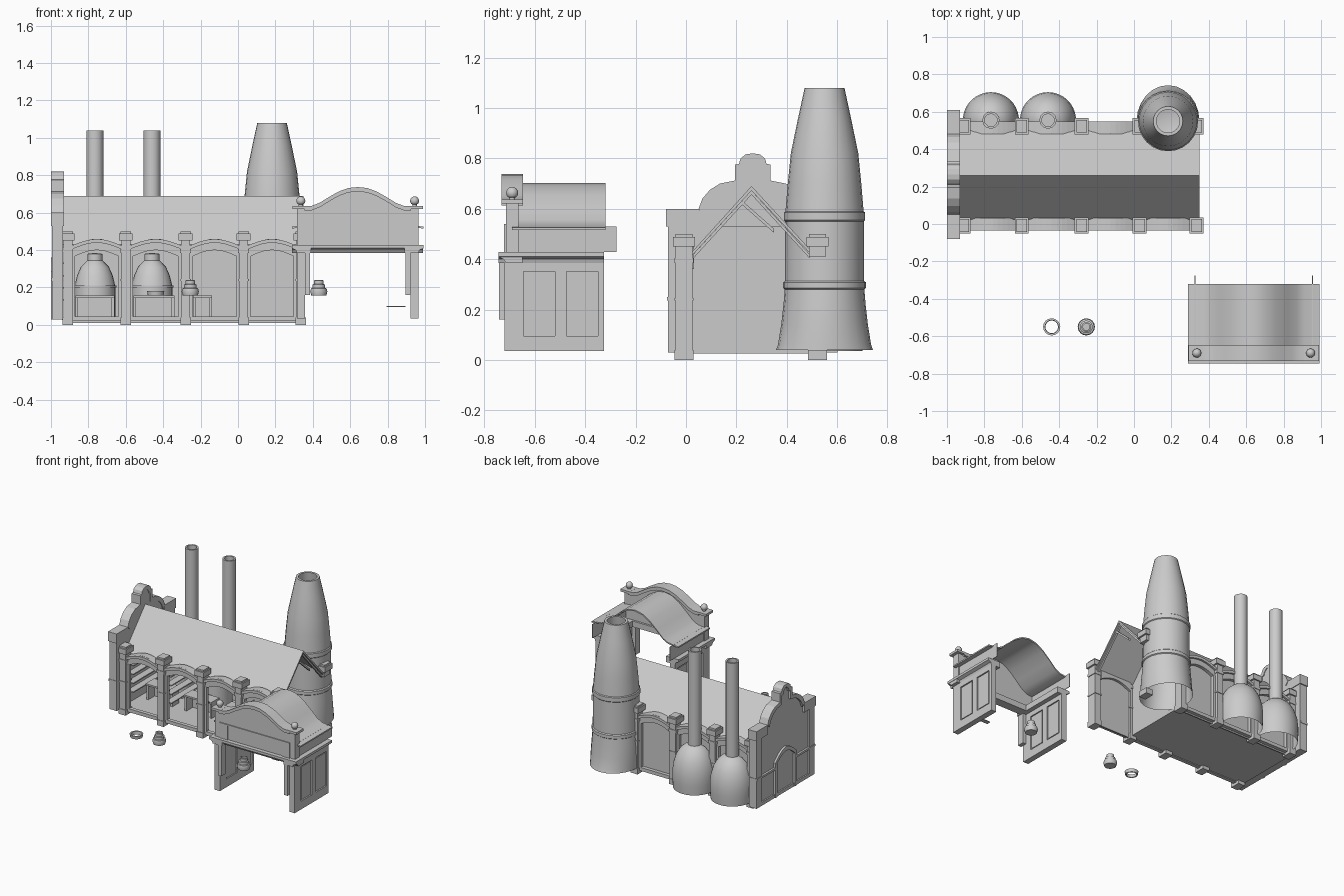
import bpy, bmesh
from math import sin, cos, pi, radians

if "Cube" in bpy.data.objects:
    bpy.data.objects.remove(bpy.data.objects["Cube"])


def make(name, verts, faces, smooth=False):
    me = bpy.data.meshes.new(name)
    me.from_pydata(verts, [], faces)
    bm = bmesh.new()
    bm.from_mesh(me)
    bmesh.ops.remove_doubles(bm, verts=bm.verts, dist=1e-5)
    bmesh.ops.recalc_face_normals(bm, faces=bm.faces)
    bm.to_mesh(me)
    bm.free()
    ob = bpy.data.objects.new(name, me)
    bpy.context.collection.objects.link(ob)
    if smooth:
        bpy.ops.object.select_all(action='DESELECT')
        ob.select_set(True)
        bpy.context.view_layer.objects.active = ob
        bpy.ops.object.shade_smooth_by_angle(angle=radians(35))
    return ob


def prism(name, pts, axis, a, b, smooth=False):
    """Extrude a 2D outline along an axis; outline is (y,z), (x,z) or (x,y)."""
    put = {'x': lambda p, t: (t, p[0], p[1]), 'y': lambda p, t: (p[0], t, p[1]),
           'z': lambda p, t: (p[0], p[1], t)}[axis]
    n = len(pts)
    verts = [put(p, a) for p in pts] + [put(p, b) for p in pts]
    faces = [tuple(range(n)), tuple(range(n, 2 * n))]
    faces += [(i, (i + 1) % n, n + (i + 1) % n, n + i) for i in range(n)]
    return make(name, verts, faces, smooth)


def box(name, x0, x1, y0, y1, z0, z1):
    return prism(name, [(x0, z0), (x1, z0), (x1, z1), (x0, z1)], 'y', y0, y1)


def lathe(name, prof, cx, cy, n=24, a0=0.0, a1=360.0):
    verts, faces, m = [], [], len(prof)
    for i in range(n + 1):
        a = radians(a0 + (a1 - a0) * i / n)
        verts += [(cx + r * cos(a), cy + r * sin(a), z) for r, z in prof]
    for i in range(n):
        for j in range(m - 1):
            k = i * m + j
            faces.append((k, k + m, k + m + 1, k + 1))
    return make(name, verts, faces, True)


def arc(c0, c1, z, rise, n=10):
    return [(c0 + (c1 - c0) * i / n, z + rise * sin(pi * i / n)) for i in range(n + 1)]


def arch_band(name, x0, x1, zi, zo, rise, axis, a, b):
    return prism(name, arc(x0, x1, zi, rise) + arc(x0, x1, zo, rise)[::-1], axis, a, b)


# Main hall floor (the last bay is an open porch) and roof
box("hall_floor", -0.94, 0.04, 0.0, 0.53, 0.025, 0.038)
prism("hall_roof", [(0.025, 0.43), (0.26, 0.69), (0.50, 0.43), (0.50, 0.415),
                    (0.26, 0.672), (0.025, 0.415)], 'x', -0.94, 0.35)

# Pillars and arcades along both long sides; the kiln replaces the last back bay
posts = [-0.91, -0.60, -0.28, 0.03, 0.335]
for side, yc, s in (("front", -0.008, 1), ("back", 0.522, -1)):
    for i, x in enumerate(posts):
        for part, w, d, z0, z1 in (("base", .028, .038, 0, .04), ("shaft", .024, .034, .04, .45),
                                   ("belt", .028, .038, .235, .245), ("collar", .029, .038, .385, .405),
                                   ("cap", .037, .044, .45, .488), ("cap_top", .028, .034, .488, .5)):
            if side == "back" and i == 4:
                if part in ("belt", "collar"):
                    continue
                z0 = .41 if part == "shaft" else z0
            box(f"{side}_pillar_{part}_{i}", x - w, x + w, yc - d, yc + d, z0, z1)
    for i in range(4 if side == "front" else 3):
        a, b = posts[i] + .024, posts[i + 1] - .024
        ya, yb = sorted((yc - s * .012, yc + s * .04))
        arch_band(f"{side}_arch_wall_{i}", a, b, .36, .42, .04, 'y', ya, yb)
        ya, yb = sorted((yc - s * .026, yc + s * .03))
        arch_band(f"{side}_arch_moulding_{i}", a, b, .405, .425, .034, 'y', ya, yb)
        for k, x in enumerate((a, b - .014)):
            box(f"{side}_arch_jamb_{i}_{k}", x, x + .014, yc - .014, yc + .014, .03, .37)
        box(f"{side}_sill_{i}", a, b, yc - .014, yc + .014, .02, .045)
        if side == "back" or i == 3:
            prism(f"{side}_bay_wall_{i}", [(a, .01), (b, .01)] + arc(a, b, .38, .04)[::-1],
                  'y', yc + s * .012, yc + s * .022)

# Partition closing the hall, and rafters at the open roof end
prism("hall_partition", [(.0, .035), (.51, .035), (.51, .4), (.50, .415), (.39, .53),
                         (.135, .53), (.03, .415), (.0, .4)], 'x', .02, .035)
for i, (p, q) in enumerate((((.03, .42), (.26, .672)), ((.49, .42), (.26, .672)),
                            ((.225, .63), (.35, .52)))):
    prism(f"rafter_{i}", [p, q, (q[0], q[1] - .016), (p[0], p[1] - .016)], 'x', .325, .34)

# Left curved gable: outline is one half, mirrored about the ridge
half = [(.345, .03), (.345, .60), (.215, .60), (.2, .64), (.17, .675), (.13, .70), (.07, .712),
        (.07, .775), (.055, .778), (.048, .80), (.028, .816)]


def gable(name, pts, x0, x1):
    outline = [(.265 - y, z) for y, z in pts] + [(.265, pts[-1][1] + .004)]
    outline += [(.265 + y, z) for y, z in reversed(pts)]
    prism(name, outline, 'x', x0, x1)


gable("gable_wall", [(min(y, .30), z - .012 if z > .1 else z) for y, z in half], -.985, -.935)
for s, tag in ((-1, "front"), (1, "back")):
    top = [(.265 + s * y, z) for y, z in half[2:]]
    top_in = [(.265 + s * max(y - .022, 0), z - .022) for y, z in half[2:]]
    prism(f"gable_coping_{tag}", top + [(.265, .82), (.265, .797)] + top_in[::-1], 'x', -1.0, -.93)
    ys = sorted((.265 + s * .337, .265 + s * .275))
    box(f"gable_pier_{tag}", -.995, -.935, ys[0], ys[1], .03, .54)
    ys = sorted((.265 + s * .345, .265 + s * .213))
    box(f"gable_pier_cap_{tag}", -1.0, -.93, ys[0], ys[1], .53, .60)
    ya, yb = sorted((.265 + s * .34, .265 + s * .12))
    box(f"gable_belt_{tag}", -1.0, -.94, ya, yb, .235, .25)
    ya, yb = sorted((.265 + s * .125, .265 + s * .10))
    box(f"side_door_jamb_{tag}", -1.0, -.95, ya, yb, .03, .27)
arch_band("side_door_arch", .14, .39, .255, .285, .075, 'x', -1.0, -.95)
box("gable_plinth", -.995, -.94, -.07, .60, .03, .055)

# Shelf racks running back from the gable and from the second pillar
for k, x in enumerate((-.91, -.602)):
    for i in range(4):
        z = .13 + i * .065
        box(f"rack_{k}_shelf_{i}", x - .025, x + .025, .05, .46, z, z + .008)

# Work counters in the bays
for i in range(3):
    a, b = posts[i] + .04, posts[i + 1] - (.06 if i < 2 else .17)
    box(f"counter_top_{i}", a, b, .17, .27, .145, .157)
    for k, x in enumerate((a, b - .015)):
        box(f"counter_leg_{i}_{k}", x, x + .015, .18, .26, .035, .145)
    box(f"counter_panel_{i}", a, b, .25, .26, .04, .145)

# Two round ovens: inner dome, outer half dome and tall flue
for i, x in enumerate((-.765, -.46)):
    lathe(f"oven_inner_{i}", [(.11, .035), (.11, .2), (.115, .2), (.115, .212), (.108, .212),
          (.095, .265), (.075, .31), (.05, .335), (.04, .345), (.04, .38), (0, .385)], x, .40)
    lathe(f"oven_outer_{i}", [(.145, .035), (.15, .10), (.15, .15), (.144, .205), (.126, .265),
          (.10, .31), (.07, .338), (.045, .35)], x, .555, 20, -15, 195)
    lathe(f"oven_flue_{i}", [(.046, .33), (.046, 1.04), (.034, 1.04), (.034, .7),
                             (0, .7)], x, .555, 12)

# Large bottle kiln with two bands; the foot is narrower across x
kiln = lathe("bottle_kiln", [(.192, .04), (.185, .06), (.172, .14), (.163, .22), (.158, .28), (.164, .285),
             (.164, .308), (.157, .314), (.156, .55), (.161, .555), (.161, .585), (.155, .59),
             (.146, .70), (.134, .82), (.105, .96), (.079, 1.08), (.062, 1.08), (.075, .96), (.12, .7),
             (0, .65)], .182, .55, 24)
for v in kiln.data.vertices:
    if v.co.z < .25:
        r = ((v.co.x - .182) ** 2 + (v.co.y - .55) ** 2) ** .5
        v.co.x = .182 + (v.co.x - .182) * min(1, .168 / r)

# Gatehouse: side walls panelled on both faces, and inner posts
C = .64
for s, tag in ((-1, "left"), (1, "right")):
    def span(name, d0, d1, *yz):
        a, b = sorted((C + s * d0, C + s * d1))
        return box(f"gate_{tag}_{name}", a, b, *yz)
    span("wall", .292, .315, -.72, -.325, .035, .39)
    for k, (y0, y1) in enumerate(((-.72, -.645), (-.52, -.475), (-.35, -.325))):
        span(f"stile_{k}", .283, .325, y0, y1, .035, .39)
    span("rail_low", .283, .325, -.72, -.325, .035, .095)
    span("rail_high", .283, .325, -.72, -.325, .35, .39)
    for k, y in enumerate((-.635, -.465)):
        span(f"panel_{k}", .288, .319, y, y + .105, .105, .34)
    span("inner_post", .255, .283, -.742, -.69, .16, .39)
    # Cornice along each side, thin attic wall and parapet post with ball
    a = C + s * .25
    prism(f"gate_{tag}_cornice", [(a, .385), (C + s * .325, .385), (C + s * .33, .40),
          (C + s * .352, .41), (C + s * .352, .428), (a, .428)], 'y', -.745, -.325)
    span("attic_wall", .312, .316, -.70, -.275, .428, .53)
    span("post", .285, .325, -.715, -.665, .425, .625)
    span("post_cap", .27, .348, -.732, -.648, .62, .637)
    lathe(f"gate_{tag}_ball", [(.012, .635), (.012, .645)] + [(.024 * sin(pi * t / 8),
          .663 - .024 * cos(pi * t / 8)) for t in range(2, 9)], C + s * .304, -.69, 16)

# Gatehouse front: lintel moulding, curved parapet and inset panel
prism("gate_front_cornice", [(-.715, .385), (-.725, .40), (-.745, .41), (-.745, .428),
                             (-.65, .428), (-.65, .385)], 'x', .29, .99)
curve = [(-.285, .632), (-.245, .633), (-.205, .648), (-.15, .682), (-.10, .710), (-.05, .728), (0, .733)]
curve += [(-x, z) for x, z in curve[-2::-1]]
prism("gate_parapet", [(C - .285, .425)] + [(C + x, z - .01) for x, z in curve] + [(C + .285, .425)],
      'y', -.715, -.665)
prism("gate_parapet_coping", [(C + x, z + .004) for x, z in curve] + [(C + x, z - .02) for x, z in curve[::-1]],
      'y', -.732, -.648, True)
for n, x0, x1, z0, z1 in (("left", .355, .42, .425, .535), ("right", .865, .925, .425, .535),
                          ("top", .355, .925, .53, .54)):
    box(f"gate_panel_frame_{n}", x0, x1, -.722, -.70, z0, z1)

# Gatehouse barrel roof sheet with flat wings
roof = [(-.352, .525), (-.27, .535), (-.23, .555), (-.18, .602), (-.12, .655), (-.06, .69), (0, .702)]
roof += [(-x, z) for x, z in roof[-2::-1]]
prism("gate_roof", [(C + x, z) for x, z in roof] + [(C + x, z - .01) for x, z in roof[::-1]],
      'y', -.69, -.32, True)

# Loose pots, ring and small tray in the yard
for i, x in enumerate((-.255, .432)):
    lathe(f"yard_pot_{i}", [(0, .157), (.04, .157), (.046, .178), (.042, .195), (.034, .197), (.034, .215),
          (.026, .218), (.026, .238), (.018, .24), (.018, .2), (0, .2)], x, -.55, 16)
lathe("yard_ring", [(.034, .157), (.042, .157), (.046, .18), (.036, .18), (.034, .157)], -.44, -.55, 16)
box("small_tray", .795, .895, -.57, -.54, .097, .102)
